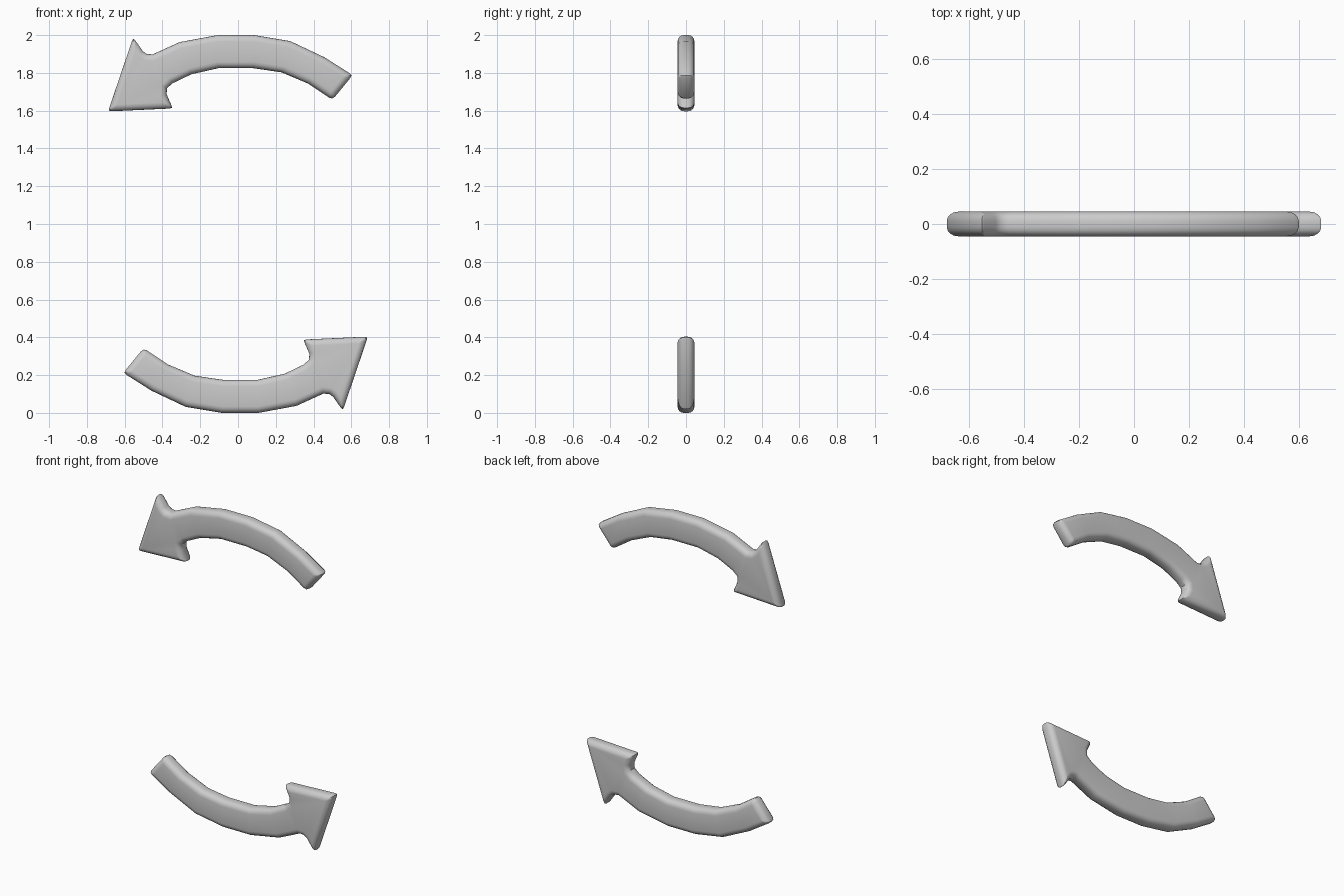
import bpy, bmesh, math
from mathutils import Vector

if "Cube" in bpy.data.objects:
    bpy.data.objects.remove(bpy.data.objects["Cube"])

HALF, R, STEPS = 0.045, 0.034, 4   # half thickness, rim radius, rim segments

# Outline in x/z, clockwise; third value rounds that corner
OUTLINE = [
    (-.555, 1.988, .018), (-.504, 1.915, 0), (-.483, 1.900, 0), (-.452, 1.898, 0),
    (-.309, 1.963, 0), (-.108, 2.0, 0), (.085, 2.0, 0), (.277, 1.968, 0),
    (.457, 1.883, 0), (.607, 1.788, .018), (.500, 1.657, .022),
    (.372, 1.743, 0), (.230, 1.803, 0), (.080, 1.825, 0), (-.103, 1.825, 0),
    (-.246, 1.793, 0), (-.346, 1.745, 0), (-.376, 1.719, 0), (-.378, 1.687, 0),
    (-.345, 1.612, .015), (-.688, 1.596, .018),
]


def rim_pairs():
    """Matching inset and outer points around the outline."""
    pairs, n = [], len(OUTLINE)
    for i, (x, z, cut) in enumerate(OUTLINE):
        p = Vector((x, z))
        u = (Vector(OUTLINE[i - 1][:2]) - p).normalized()
        v = (Vector(OUTLINE[(i + 1) % n][:2]) - p).normalized()
        n1, n2 = Vector((-u.y, u.x)) * -1, Vector((-v.y, v.x))
        n1, n2 = -n1, -n2 * -1
        # inward normals for a clockwise path
        n1, n2 = Vector((-u.y, u.x)), Vector((v.y, -v.x))
        core = p + (n1 + n2) * (R / (1 + n1.dot(n2)))
        if cut:
            a, b = p + u * cut, p + v * cut
            outer = [a, (a + b) * 0.25 + p * 0.5, b]
        else:
            outer = [p]
        pairs += [(core, o) for o in outer]
    return pairs


def build_arrow():
    pairs = rim_pairs()
    bm = bmesh.new()
    angles = [math.pi / 2 * k / STEPS for k in range(STEPS + 1)]
    levels = [(math.sin(t), -(HALF - R) - R * math.cos(t)) for t in angles]
    levels += [(s, -y) for s, y in reversed(levels)]
    rings = []
    for s, y in levels:
        pts = [c.lerp(o, s) for c, o in pairs]
        rings.append([bm.verts.new((q.x, y, q.y - 1)) for q in pts])
    n = len(pairs)
    for a, b in zip(rings, rings[1:]):
        for i in range(n):
            j = (i + 1) % n
            bm.faces.new((a[i], a[j], b[j], b[i]))
    bm.faces.new(rings[0][::-1])
    bm.faces.new(rings[-1])
    bmesh.ops.remove_doubles(bm, verts=bm.verts, dist=1e-5)
    # split the concave flat faces cleanly
    bmesh.ops.triangulate(bm, faces=[f for f in bm.faces if len(f.verts) > 4])
    bmesh.ops.recalc_face_normals(bm, faces=bm.faces)
    me = bpy.data.meshes.new("curved_arrow")
    bm.to_mesh(me)
    bm.free()
    return me


# Two arrows, the lower one turned half way round
mesh = build_arrow()
for name, turn in (("upper_arrow", 0), ("lower_arrow", math.pi)):
    ob = bpy.data.objects.new(name, mesh.copy())
    ob.location.z = 1
    ob.rotation_euler.y = turn
    bpy.context.collection.objects.link(ob)
    bpy.ops.object.select_all(action='DESELECT')
    ob.select_set(True)
    bpy.context.view_layer.objects.active = ob
    bpy.ops.object.shade_smooth_by_angle(angle=math.radians(40))
